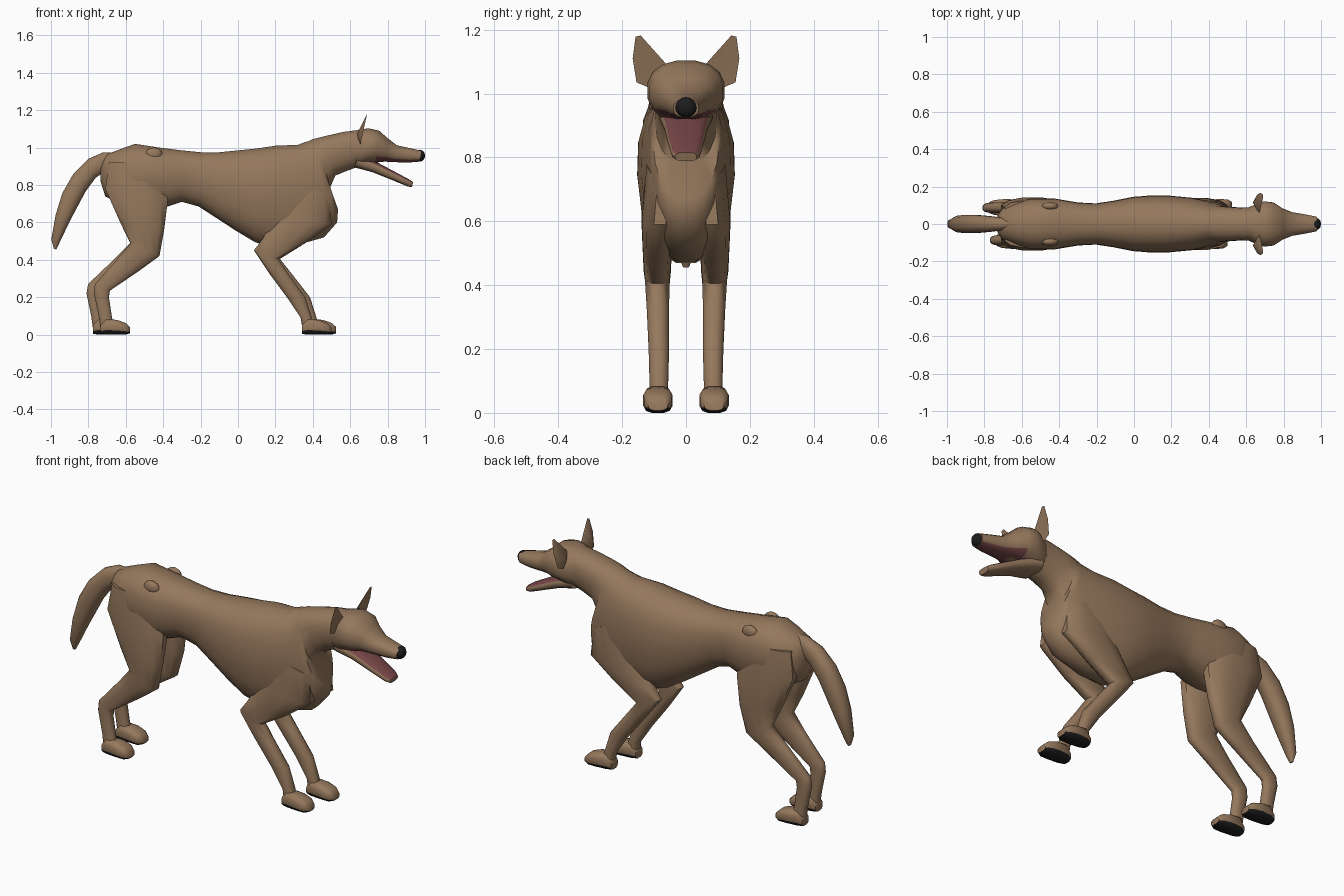
import bpy, bmesh, math
from mathutils import Vector


def material(name, rgb):
    m = bpy.data.materials.new(name)
    m.diffuse_color = (*rgb, 1)
    return m


FUR = material("brown fur", (0.30, 0.187, 0.108))
MOUTH = material("mouth pink", (0.19, 0.062, 0.065))
BLACK = material("black pads", (0.012, 0.012, 0.013))


def finish(bm, name, mats, rule=None, angle=50):
    bmesh.ops.recalc_face_normals(bm, faces=bm.faces)
    bm.normal_update()
    if rule:
        for f in bm.faces:
            f.material_index = int(rule(f.calc_center_median(), f.normal))
    me = bpy.data.meshes.new(name)
    bm.to_mesh(me)
    bm.free()
    ob = bpy.data.objects.new(name, me)
    bpy.context.collection.objects.link(ob)
    for m in mats:
        me.materials.append(m)
    bpy.ops.object.select_all(action='DESELECT')
    ob.select_set(True)
    bpy.context.view_layer.objects.active = ob
    bpy.ops.object.shade_smooth_by_angle(angle=math.radians(angle))
    return ob


def loft(name, rings, mats=(FUR,), rule=None, n=14, egg=0.0, power=0.85):
    """Each ring spans two profile points: (ax, az, bx, bz, y centre, half width)."""
    bm = bmesh.new()
    loops = []
    for ax, az, bx, bz, yc, w in rings:
        loop = []
        for i in range(n):
            t = 2 * math.pi * (i + 0.5) / n
            c = math.copysign(abs(math.cos(t)) ** power, math.cos(t))
            s = math.copysign(abs(math.sin(t)) ** power, math.sin(t))
            c /= math.cos(math.pi / n) ** power
            loop.append(bm.verts.new(((ax + bx) / 2 + c * (ax - bx) / 2,
                                      yc + w * s * (1 + egg * c),
                                      (az + bz) / 2 + c * (az - bz) / 2)))
        loops.append(loop)
    for p, q in zip(loops, loops[1:]):
        for i in range(n):
            j = (i + 1) % n
            bm.faces.new((p[i], p[j], q[j], q[i]))
    bm.faces.new(loops[0])
    bm.faces.new(loops[-1])
    return finish(bm, name, mats, rule)


def ball(name, centre, size, mat):
    bm = bmesh.new()
    bmesh.ops.create_uvsphere(bm, u_segments=12, v_segments=8, radius=1)
    for v in bm.verts:
        v.co = Vector([c + k * s for c, k, s in zip(centre, v.co, size)])
    return finish(bm, name, [mat])


# Torso from rump to neck: top point, bottom point, half width
torso = [(-.735, .91, -.735, .82, .035), (-.70, .965, -.71, .74, .085),
         (-.62, .995, -.62, .69, .12), (-.55, 1.02, -.55, .67, .137),
         (-.42, 1.0, -.42, .67, .135), (-.30, .985, -.30, .71, .115),
         (-.20, .975, -.21, .685, .11), (-.10, .975, -.11, .62, .125),
         (0, .985, -.01, .555, .145), (.10, .995, .09, .495, .153),
         (.20, 1.01, .17, .47, .152), (.32, 1.015, .30, .475, .14),
         (.36, 1.03, .46, .52, .122), (.38, 1.035, .53, .60, .112),
         (.40, 1.045, .535, .67, .105), (.42, 1.05, .49, .78, .098),
         (.48, 1.065, .52, .85, .093), (.56, 1.083, .58, .875, .088),
         (.65, 1.095, .65, .90, .09)]
loft("torso_and_neck", [(a, b, c, d, 0, w) for a, b, c, d, w in torso], n=18, egg=.08)

# Skull and upper muzzle, with a pink palate
head = [(.60, 1.08, .61, .90, .085), (.65, 1.097, .65, .90, .108),
        (.70, 1.103, .69, .915, .123), (.755, 1.09, .735, .92, .117),
        (.80, 1.05, .785, .925, .085), (.85, 1.012, .84, .922, .064),
        (.92, .997, .91, .92, .052), (.98, .983, .97, .925, .040)]
loft("head", [(a, b, c, d, 0, w) for a, b, c, d, w in head], (FUR, MOUTH),
     lambda c, n: c.x > .76 and n.z < -.45 and c.z < .95, n=16)
ball("nose", (.972, 0, .957), (.028, .034, .032), BLACK)

# Lower jaw with pink mouth lining
jaw = [(.65, .96, .62, .895, .085), (.75, .918, .72, .868, .068),
       (.84, .87, .82, .828, .057), (.915, .83, .905, .793, .046),
       (.937, .815, .93, .788, .034)]
loft("lower_jaw", [(a, b, c, d, 0, w) for a, b, c, d, w in jaw], (FUR, MOUTH),
     lambda c, n: c.x > .68 and n.z > .5, n=14, power=.7)

# Tail: outer point, inner point, half width
tail = [(-.66, .975, -.68, .88, .03), (-.72, .975, -.70, .88, .036),
        (-.80, .94, -.76, .84, .044), (-.88, .86, -.815, .765, .05),
        (-.94, .755, -.855, .69, .05), (-.975, .64, -.90, .605, .045),
        (-.998, .51, -.955, .49, .025), (-.985, .46, -.972, .455, .01)]
loft("tail", [(a, b, c, d, 0, w) for a, b, c, d, w in tail], n=12)

# Legs: front point, back point, y centre, half width
hind = [(-.44, .92, -.69, .92, .075, .05), (-.375, .72, -.71, .78, .083, .06),
        (-.395, .56, -.63, .60, .09, .05), (-.42, .42, -.575, .49, .09, .044),
        (-.53, .34, -.645, .405, .088, .034), (-.685, .235, -.765, .27, .087, .027),
        (-.69, .20, -.77, .22, .087, .027), (-.675, .10, -.745, .10, .087, .027),
        (-.66, .03, -.735, .03, .088, .03)]
fore = [(.49, .74, .26, .84, .07, .055), (.50, .59, .19, .62, .082, .058),
        (.36, .49, .13, .51, .09, .046), (.215, .405, .085, .45, .09, .04),
        (.27, .325, .165, .33, .088, .036), (.36, .20, .265, .195, .085, .033),
        (.395, .09, .335, .09, .085, .03), (.405, .03, .345, .03, .086, .032)]
foot = [(0, .055, 0, .004, .03), (.03, .085, .03, 0, .041),
        (.09, .078, .09, 0, .047), (.135, .062, .135, 0, .044),
        (.158, .04, .158, .008, .03)]

for side, label in ((-1, "right"), (1, "left")):
    for kind, rings, shift, heel in (("hind", hind, -.04, -.735), ("front", fore, .025, .342)):
        step = shift if side > 0 else 0

        def lag(z):
            return step * min(1, max(0, (.5 - z) / .25))
        loft(f"{kind}_leg_{label}",
             [(a + lag(b), b, c + lag(d), d, side * y, w) for a, b, c, d, y, w in rings], n=12)
        # Paw with black sole
        loft(f"{kind}_paw_{label}",
             [(heel + step + a, b, heel + step + c, d, side * .088, w) for a, b, c, d, w in foot],
             (FUR, BLACK), lambda c, n: n.z < -.4 and c.z < .025, n=12, power=.65)

    # Ear: pointed shell with a hollow front
    rim = [(.055, 1.085), (.10, 1.135), (.142, 1.182), (.158, 1.178), (.167, 1.11),
           (.155, 1.035), (.115, 1.018), (.08, 1.04)]
    bm = bmesh.new()
    edge = [bm.verts.new((.655 + .22 * (z - 1.02), side * y, z)) for y, z in rim]
    front = bm.verts.new((.668, side * .125, 1.085))
    back = bm.verts.new((.635, side * .115, 1.07))
    for i in range(len(rim)):
        v, w = edge[i], edge[(i + 1) % len(rim)]
        bm.faces.new((v, w, front))
        bm.faces.new((w, v, back))
    finish(bm, f"ear_{label}", [FUR], angle=40)

    # Hip bone bump
    ball(f"hip_{label}", (-.45, side * .095, .965), (.045, .022, .035), FUR)
